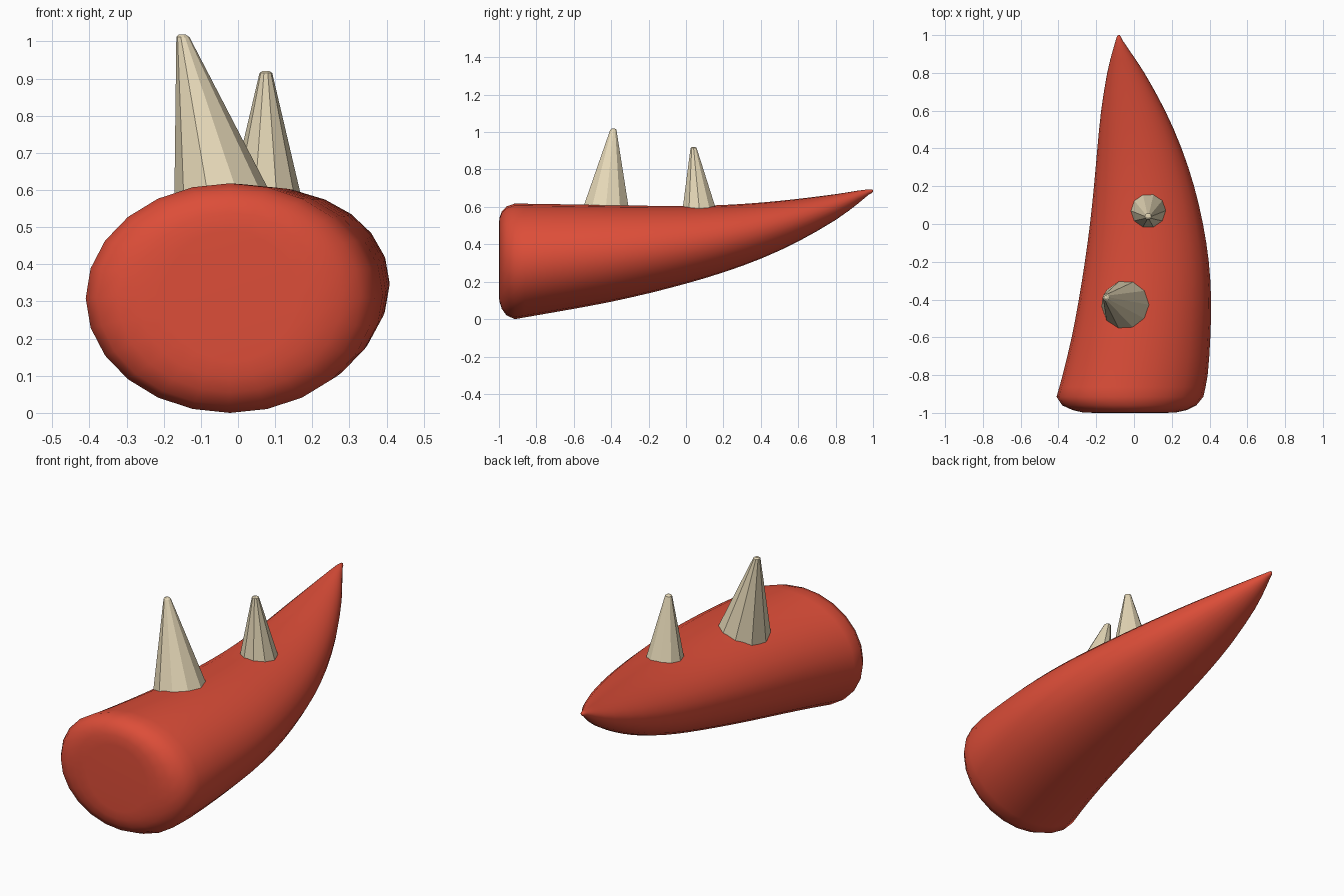
import bpy, bmesh, math
from mathutils import Vector

if "Cube" in bpy.data.objects:
    bpy.data.objects.remove(bpy.data.objects["Cube"])


def material(name, color):
    m = bpy.data.materials.new(name)
    m.diffuse_color = (*color, 1)
    m.use_nodes = True
    m.node_tree.nodes["Principled BSDF"].inputs["Base Color"].default_value = m.diffuse_color
    return m


def loft(name, rings, mat, smooth):
    """Skin a list of closed rings and cap both ends."""
    bm = bmesh.new()
    loops = [[bm.verts.new(p) for p in r] for r in rings]
    n = len(loops[0])
    for a, b in zip(loops, loops[1:]):
        for i in range(n):
            j = (i + 1) % n
            bm.faces.new((a[i], a[j], b[j], b[i]))
    bm.faces.new(loops[0])
    bm.faces.new(loops[-1])
    bmesh.ops.recalc_face_normals(bm, faces=bm.faces)
    for f in bm.faces:
        f.smooth = smooth
    me = bpy.data.meshes.new(name)
    bm.to_mesh(me)
    bm.free()
    me.materials.append(mat)
    ob = bpy.data.objects.new(name, me)
    bpy.context.collection.objects.link(ob)
    return ob


red = material("red_skin", (0.72, 0.075, 0.04))
bone = material("bone", (0.78, 0.68, 0.47))

# Tail outline: y, left x, right x, bottom z, top z
cap = [
    (-1.0, -0.20, 0.16, 0.14, 0.49),
    (-0.998, -0.27, 0.22, 0.095, 0.54),
    (-0.985, -0.325, 0.28, 0.055, 0.575),
    (-0.96, -0.38, 0.33, 0.02, 0.602),
    (-0.915, -0.41, 0.367, 0.0, 0.618),
]
body = [
    cap[-1],
    (-0.80, -0.378, 0.39, 0.02, 0.616),
    (-0.60, -0.33, 0.404, 0.055, 0.613),
    (-0.40, -0.292, 0.408, 0.093, 0.609),
    (-0.20, -0.26, 0.396, 0.138, 0.606),
    (0.0, -0.233, 0.365, 0.19, 0.605),
    (0.20, -0.212, 0.318, 0.25, 0.61),
    (0.40, -0.194, 0.252, 0.323, 0.623),
    (0.60, -0.174, 0.165, 0.415, 0.643),
    (0.80, -0.142, 0.055, 0.53, 0.668),
    (0.92, -0.112, -0.025, 0.618, 0.687),
]
tip = [
    (0.975, -0.096, -0.062, 0.664, 0.694),
    (0.993, -0.09, -0.07, 0.673, 0.694),
    (1.0, -0.084, -0.076, 0.68, 0.69),
]

# Smooth the main stretch with Catmull-Rom steps
sections = list(cap[:-1])
for k in range(len(body) - 1):
    p1, p2 = Vector(body[k]), Vector(body[k + 1])
    p0 = Vector(body[k - 1]) if k else 2 * p1 - p2
    p3 = Vector(body[k + 2]) if k + 2 < len(body) else Vector(tip[0])
    for t in (0, 0.5):
        sections.append(0.5 * (2 * p1 + (p2 - p0) * t
                               + (2 * p0 - 5 * p1 + 4 * p2 - p3) * t * t
                               + (3 * p1 - p0 - 3 * p2 + p3) * t ** 3))
sections += [body[-1]] + tip


def ellipse(y, x0, x1, z0, z1, n=24):
    return [((x0 + x1) / 2 + (x1 - x0) / 2 * math.cos(math.tau * i / n), y,
             (z0 + z1) / 2 + (z1 - z0) / 2 * math.sin(math.tau * i / n))
            for i in range(n)]


loft("tail", [ellipse(*s) for s in sections], red, True)


# Leaning ten-sided spikes, rooted a little below the skin
def spike(name, base, r, top, tip_r):
    base, top = Vector(base), Vector(top)
    rings = []
    for t, extra in ((-0.12, 0), (0.985, 0), (1, -0.4)):
        c = base.lerp(top, t)
        rad = (r + (tip_r - r) * t) * (1 + extra)
        rings.append([c + Vector((rad * math.cos(math.tau * i / 10),
                                  rad * math.sin(math.tau * i / 10), 0))
                      for i in range(10)])
    return loft(name, rings, bone, False)


spike("large_spike", (-0.044, -0.428, 0.60), 0.127, (-0.15, -0.388, 1.018), 0.016)
spike("small_spike", (0.075, 0.07, 0.60), 0.091, (0.075, 0.04, 0.92), 0.016)
